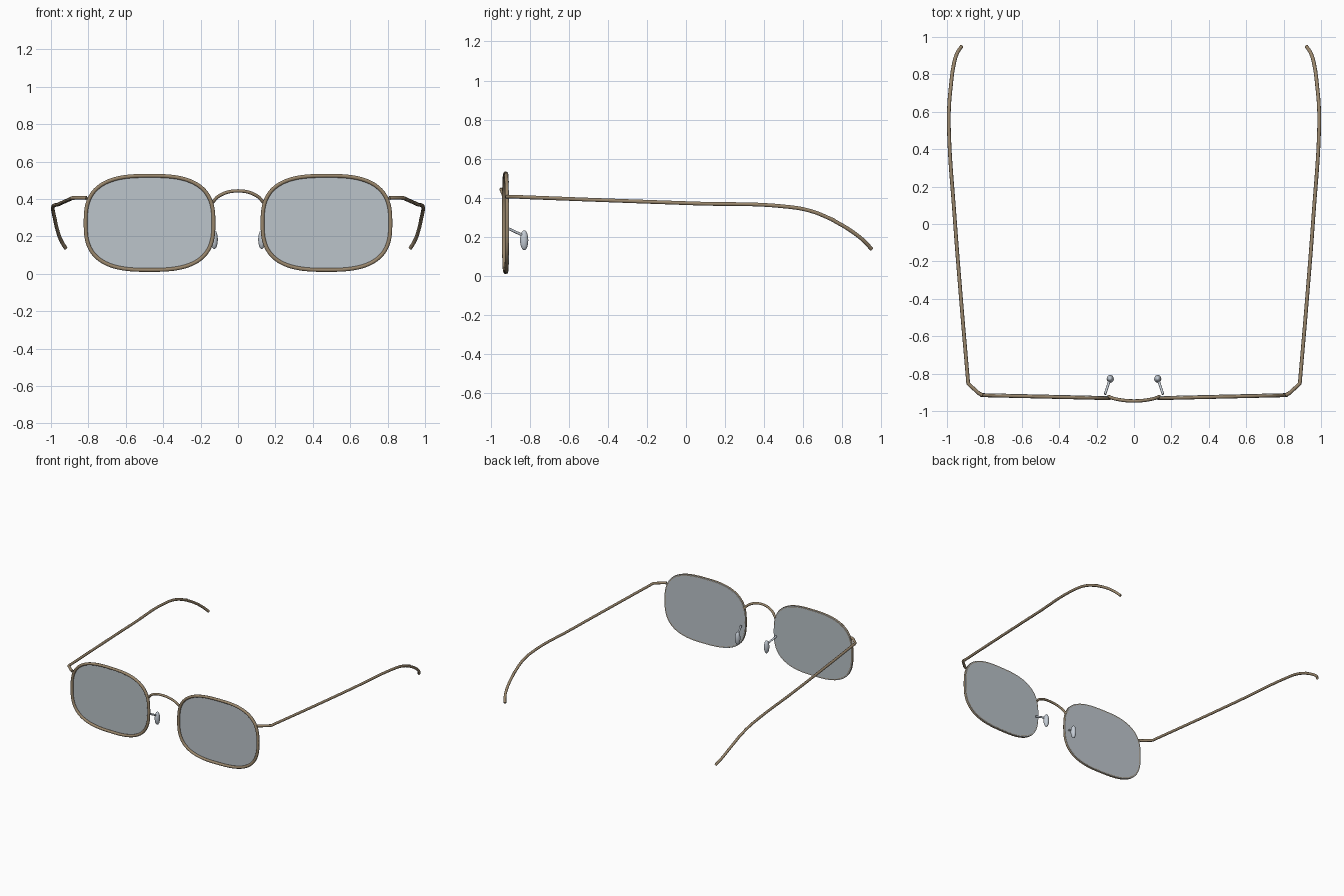
import bpy, bmesh, math
from mathutils import Vector

if "Cube" in bpy.data.objects:
    bpy.data.objects.remove(bpy.data.objects["Cube"], do_unlink=True)


def material(name, rgb):
    m = bpy.data.materials.new(name)
    m.use_nodes = True
    col = (*rgb, 1)
    m.diffuse_color = col
    m.node_tree.nodes["Principled BSDF"].inputs["Base Color"].default_value = col
    return m


BRONZE = material("bronze metal", (0.32, 0.24, 0.15))
GLASS = material("grey glass", (0.50, 0.55, 0.59))
PAD = material("pale silicone", (0.55, 0.60, 0.66))


def finish(ob, mat, angle=40):
    ob.data.materials.clear()
    ob.data.materials.append(mat)
    bpy.ops.object.select_all(action="DESELECT")
    ob.select_set(True)
    bpy.context.view_layer.objects.active = ob
    bpy.ops.object.shade_smooth_by_angle(angle=math.radians(angle))


def tube(name, pts, radius, mat, closed=False, smooth=True):
    """Round wire along a path, turned into a mesh."""
    cu = bpy.data.curves.new(name, "CURVE")
    cu.dimensions = "3D"
    cu.bevel_depth = radius
    cu.bevel_resolution = 3
    cu.use_fill_caps = True
    cu.resolution_u = 8
    sp = cu.splines.new("BEZIER" if smooth else "POLY")
    if smooth:
        sp.bezier_points.add(len(pts) - 1)
        for b, p in zip(sp.bezier_points, pts):
            b.co = p
            b.handle_left_type = b.handle_right_type = "AUTO"
    else:
        sp.points.add(len(pts) - 1)
        for b, p in zip(sp.points, pts):
            b.co = (*p, 1)
    sp.use_cyclic_u = closed
    ob = bpy.data.objects.new(name, cu)
    bpy.context.collection.objects.link(ob)
    bpy.ops.object.select_all(action="DESELECT")
    ob.select_set(True)
    bpy.context.view_layer.objects.active = ob
    bpy.ops.object.convert(target="MESH")
    ob = bpy.context.object
    finish(ob, mat)
    return ob


def outline(side, inset=0.0, dy=0.0, n=96, power=2.8):
    """Rounded-rectangle loop with a slight wrap towards the temples."""
    pts = []
    for i in range(n):
        t = 2 * math.pi * i / n
        c, s = math.cos(t), math.sin(t)
        u = math.copysign(abs(c) ** (2 / power), c)
        v = math.copysign(abs(s) ** (2 / power), s)
        x = 0.473 + (0.342 - inset) * u
        pts.append(Vector((side * x, -0.923 + 0.008 * u + dy, 0.272 + (0.252 - inset) * v)))
    return pts


def lens(name, side):
    """Thin plate seated against the back of the rim."""
    bm = bmesh.new()
    loops = [[bm.verts.new(p) for p in outline(side, -0.007, d)] for d in (0.004, 0.010)]
    for loop in loops:
        bm.faces.new(loop)
    for i in range(len(loops[0])):
        j = (i + 1) % len(loops[0])
        bm.faces.new((loops[0][i], loops[0][j], loops[1][j], loops[1][i]))
    bmesh.ops.recalc_face_normals(bm, faces=bm.faces)
    me = bpy.data.meshes.new(name)
    bm.to_mesh(me)
    bm.free()
    ob = bpy.data.objects.new(name, me)
    bpy.context.collection.objects.link(ob)
    finish(ob, GLASS)


for label, s in (("left", 1), ("right", -1)):
    def mir(*pts):
        return [(s * x, y, z) for x, y, z in pts]

    # Rim and lens
    tube(label + "_rim", outline(s), 0.0105, BRONZE, closed=True, smooth=False)
    lens(label + "_lens", s)

    # End piece joining the rim to the temple
    tube(label + "_end_piece", mir((0.81, -0.915, 0.405), (0.83, -0.905, 0.406),
         (0.885, -0.855, 0.405), (0.89, -0.835, 0.404)), 0.01, BRONZE, smooth=False)

    # Temple arm, then the drooping ear tip
    tube(label + "_temple", mir((0.887, -0.845, 0.404), (0.925, -0.4, 0.387), (0.96, 0.05, 0.371),
         (0.99, 0.52, 0.354), (0.988, 0.64, 0.332), (0.977, 0.76, 0.284)), 0.01, BRONZE)
    tube(label + "_ear_tip", mir((0.979, 0.745, 0.29), (0.966, 0.84, 0.234),
         (0.947, 0.91, 0.18), (0.922, 0.95, 0.137)), 0.01, BRONZE)

    # Nose pad on its short stem
    tube(label + "_pad_stem", mir((0.155, -0.91, 0.243), (0.13, -0.835, 0.208)), 0.007, PAD, smooth=False)
    bpy.ops.mesh.primitive_uv_sphere_add(segments=24, ring_count=16, radius=1,
                                         location=(s * 0.127, -0.828, 0.183))
    pad = bpy.context.object
    pad.name = label + "_nose_pad"
    pad.scale = (0.019, 0.021, 0.051)
    finish(pad, PAD, 60)

# Arched bridge
tube("bridge", [(-0.138, -0.922, 0.38), (-0.1, -0.935, 0.417), (0, -0.946, 0.443),
                (0.1, -0.935, 0.417), (0.138, -0.922, 0.38)], 0.009, BRONZE)
